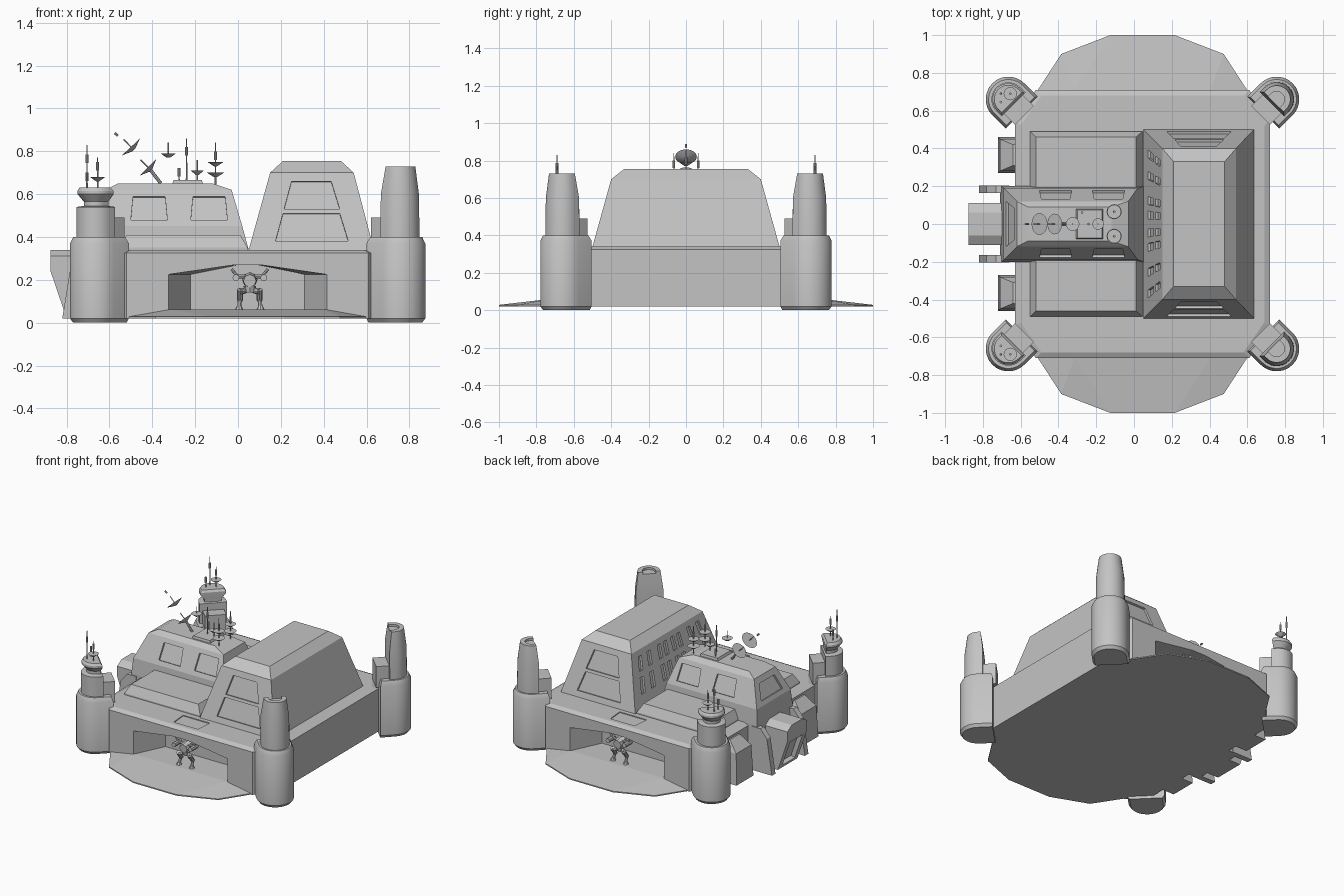
import bpy, bmesh, math
from mathutils import Vector

cube = bpy.data.objects.get("Cube")
if cube:
    bpy.data.objects.remove(cube)

MID = 0.045  # x of the symmetry plane of walls and towers
grey = bpy.data.materials.new("plain_grey")
grey.use_nodes = True
COLOUR = (0.55, 0.55, 0.55, 1)
grey.diffuse_color = COLOUR
grey.node_tree.nodes["Principled BSDF"].inputs["Base Color"].default_value = COLOUR


def finish(name, bm, smooth=False):
    bmesh.ops.recalc_face_normals(bm, faces=bm.faces)
    mesh = bpy.data.meshes.new(name)
    bm.to_mesh(mesh)
    bm.free()
    mesh.materials.append(grey)
    ob = bpy.data.objects.new(name, mesh)
    bpy.context.collection.objects.link(ob)
    if smooth:
        bpy.ops.object.select_all(action='DESELECT')
        ob.select_set(True)
        bpy.context.view_layer.objects.active = ob
        bpy.ops.object.shade_smooth_by_angle(angle=math.radians(32))
    return ob


def loft(bm, rings):
    rows = [[bm.verts.new(p) for p in ring] for ring in rings]
    n = len(rows[0])
    for a, b in zip(rows, rows[1:]):
        for i in range(n):
            j = (i + 1) % n
            bm.faces.new((a[i], a[j], b[j], b[i]))
    bm.faces.new(rows[0][::-1])
    bm.faces.new(rows[-1])


def rect(x0, x1, y0, y1, z):
    return [(x0, y0, z), (x1, y0, z), (x1, y1, z), (x0, y1, z)]


def solid(name, rings, smooth=False):
    bm = bmesh.new()
    loft(bm, rings)
    return finish(name, bm, smooth)


def prism(bm, pts, depth=0.014):
    pts = [Vector(p) for p in pts]
    n = (pts[1] - pts[0]).cross(pts[2] - pts[0]).normalized() * depth
    loft(bm, [[p - n for p in pts], [p + n for p in pts]])


def carve(ob, bm):
    cutter = finish("cutter", bm)
    cutter.hide_render = True
    mod = ob.modifiers.new("carve", 'BOOLEAN')
    mod.operation, mod.solver, mod.object = 'DIFFERENCE', 'EXACT', cutter
    bpy.ops.object.select_all(action='DESELECT')
    ob.select_set(True)
    bpy.context.view_layer.objects.active = ob
    bpy.ops.object.modifier_apply(modifier=mod.name)
    bpy.data.objects.remove(cutter)


def rod(bm, p, q, r1, r2=None, seg=8):
    p, q = Vector(p), Vector(q)
    d = q - p
    m = d.to_track_quat('Z', 'Y').to_matrix().to_4x4()
    m.translation = (p + q) / 2
    bmesh.ops.create_cone(bm, cap_ends=True, segments=seg, radius1=r1,
                          radius2=r1 if r2 is None else r2, depth=d.length, matrix=m)


def dish(bm, p, r, d=(0, 0, 1)):
    p, d = Vector(p), Vector(d).normalized()
    rod(bm, p - d * 0.02, p, 0.008, r, 16)
    rod(bm, p, p + d * 0.05, 0.003)


def mast(bm, x, y, z0, z1):
    rod(bm, (x, y, z0), (x, y, z1), 0.004, 0.002)
    zm = z0 + (z1 - z0) * 0.6
    rod(bm, (x, y, zm), (x, y, zm + 0.04), 0.007)


# main walled base with a recessed hangar on the front and the back
def octagon(inset, z):
    hx, hy, cx, cy = 0.675 - inset, 0.71 - inset, 0.11, 0.16
    q = [(hx, hy - cy), (hx - cx, hy)]
    half = q + [(-x, y) for x, y in q[::-1]]
    return [(MID + x, y, z) for x, y in half + [(-x, -y) for x, y in half]]


base = solid("walled_base", [octagon(0, 0.02), octagon(0, 0.325), octagon(0.03, 0.34)])
cuts = bmesh.new()
opening = [(-0.37, 0.05), (-0.37, 0.225), (-0.06, 0.27), (0.06, 0.27), (0.37, 0.225), (0.37, 0.05)]
for s in (-1, 1):
    loft(cuts, [[(MID + x * k, s * y, z) for x, z in opening]
                for k, y in ((1.0, 0.75), (1.0, 0.71), (0.72, 0.5))])
    prism(cuts, [(-0.05, s * 0.65, 0.34), (0.14, s * 0.65, 0.34),
                 (0.15, s * 0.53, 0.34), (-0.06, s * 0.53, 0.34)], 0.006)
carve(base, cuts)

# low faceted ground aprons
for s, name in ((-1, "front_apron"), (1, "back_apron")):
    bm = bmesh.new()
    for m in (-1, 1):
        for x, y, z in ((0.56, 0.7, 0.02), (0.43, 0.9, 0.02), (0.17, 1, 0.02), (0.17, 1, 0.028),
                        (0.43, 0.9, 0.028), (0.56, 0.7, 0.028), (0.36, 0.71, 0.062),
                        (0.1, 0.78, 0.052), (0.26, 0.49, 0.062), (0.26, 0.49, 0.02)):
            bm.verts.new((MID + m * x, s * y, z))
    bmesh.ops.convex_hull(bm, input=bm.verts)
    finish(name, bm)

# tall main hall with recessed panels and window slots
hall = solid("main_hall", [rect(0.05, 0.635, -0.5, 0.5, 0.3), rect(0.05, 0.635, -0.5, 0.5, 0.34),
                           rect(0.15, 0.54, -0.4, 0.4, 0.7), rect(0.21, 0.48, -0.33, 0.33, 0.755)])
cuts = bmesh.new()


def rise(z):
    return (z - 0.34) / 0.36


for s in (-1, 1):
    for x0, x1, z0, x2, x3, z1 in ((0.175, 0.515, 0.38, 0.21, 0.475, 0.51),
                                   (0.215, 0.475, 0.53, 0.25, 0.435, 0.66)):
        y0, y1 = (s * (0.5 - 0.1 * rise(z)) for z in (z0, z1))
        prism(cuts, [(x0, y0, z0), (x1, y0, z0), (x3, y1, z1), (x2, y1, z1)])
    for y in (0.05, 0.13, 0.27, 0.39):
        for z0, z1 in ((0.43, 0.53), (0.57, 0.66)):
            prism(cuts, [(0.05 + 0.1 * rise(z), s * (y + w) * (1 - 0.2 * rise(z)), z)
                         for w, z in ((-0.022, z0), (0.022, z0), (0.022, z1), (-0.022, z1))])
carve(hall, cuts)

# command bunker with side windows and a nose window
bunker = solid("command_bunker", [
    rect(-0.71, 0.05, -0.2, 0.2, 0.02), rect(-0.7, 0.05, -0.2, 0.2, 0.34),
    rect(-0.69, 0.02, -0.19, 0.19, 0.45), rect(-0.62, -0.03, -0.12, 0.12, 0.62),
    rect(-0.56, -0.12, -0.09, 0.09, 0.65)])
cuts = bmesh.new()
for s in (-1, 1):
    for x0, x1 in ((-0.5, -0.33), (-0.22, -0.05)):
        prism(cuts, [(x0, s * 0.178, 0.48), (x1, s * 0.178, 0.48),
                     (x1 - 0.01, s * 0.133, 0.59), (x0 + 0.01, s * 0.133, 0.59)])
prism(cuts, [(-0.678, -0.12, 0.48), (-0.678, 0.12, 0.48), (-0.637, 0.085, 0.58), (-0.637, -0.085, 0.58)])
carve(bunker, cuts)
solid("roof_platform", [rect(-0.31, -0.16, -0.08, 0.08, 0.64), rect(-0.3, -0.17, -0.075, 0.075, 0.667)])

# entrance porch on the bunker end
porch = solid("entrance_porch", [
    rect(-0.8, -0.6, -0.11, 0.11, 0.02), rect(-0.875, -0.6, -0.11, 0.11, 0.24),
    rect(-0.875, -0.6, -0.11, 0.11, 0.31), rect(-0.875, -0.6, -0.06, 0.06, 0.34)])
cuts = bmesh.new()
prism(cuts, [(-0.807, -0.07, 0.04), (-0.807, 0.07, 0.04), (-0.868, 0.07, 0.22), (-0.868, -0.07, 0.22)], 0.03)
carve(porch, cuts)

for s, side in ((-1, "front"), (1, "back")):
    def band(x0, x1, y0, y1, z):
        return rect(x0, x1, *sorted((s * y0, s * y1)), z)
    solid(side + "_porch_fin", [band(-0.82, -0.66, 0.165, 0.205, 0.02), band(-0.78, -0.66, 0.165, 0.205, 0.27),
                                band(-0.73, -0.66, 0.165, 0.205, 0.33)])
    solid(side + "_wall_buttress", [band(-0.72, -0.6, 0.27, 0.46, 0.02), band(-0.71, -0.6, 0.28, 0.45, 0.24),
                                    band(-0.64, -0.6, 0.31, 0.42, 0.31)])
    solid(side + "_raised_deck", [band(-0.55, 0.045, 0.19, 0.49, 0.33), band(-0.55, 0.045, 0.19, 0.49, 0.35),
                                  band(-0.52, 0.01, 0.19, 0.46, 0.41)])


# corner towers: round outside, flat towards the base
def tower_ring(sx, sy, r, length, z):
    arc = [math.pi * (i / 14 - 0.5) for i in range(15)]
    pts = [(r * math.cos(a), r * math.sin(a)) for a in arc] + [(-length, r), (-length, -r)]
    k = math.sqrt(0.5)
    return [(MID + sx * (0.71 + k * (u - v)), sy * (0.66 + k * (u + v)), z) for u, v in pts]


def tower_part(name, sx, sy, levels):
    return solid(name, [tower_ring(sx, sy, *lv) for lv in levels], True)


for sx in (-1, 1):
    for sy in (-1, 1):
        tag = ("front" if sy < 0 else "back") + ("_left" if sx > 0 else "_right")
        tower_part(tag + "_tower_base", sx, sy, [(0.105, 0.1, 0), (0.12, 0.1, 0.02),
                                                 (0.12, 0.1, 0.37), (0.105, 0.09, 0.4)])
        tower_part(tag + "_tower_step", sx, sy, [(0.07, 0.12, 0.34), (0.07, 0.12, 0.49)])
        if sx > 0:
            top = tower_part(tag + "_tower_top", sx, sy, [(0.093, 0.035, 0.39), (0.09, 0.035, 0.6),
                                                          (0.073, 0.02, 0.73)])
            cuts = bmesh.new()
            loft(cuts, [tower_ring(sx, sy, 0.042, 0.03, z) for z in (0.715, 0.76)])
            carve(top, cuts)
            continue
        tower_part(tag + "_tower_top", sx, sy, [
            (0.09, 0.04, 0.39), (0.09, 0.04, 0.54), (0.055, 0.03, 0.545), (0.055, 0.03, 0.565),
            (0.085, 0.035, 0.6), (0.085, 0.035, 0.615), (0.075, 0.025, 0.63)])
        bm = bmesh.new()
        mast(bm, -0.705, sy * 0.69, 0.62, 0.83)
        mast(bm, -0.655, sy * 0.69, 0.62, 0.77)
        mast(bm, -0.705, sy * 0.645, 0.62, 0.69)
        dish(bm, (-0.655, sy * 0.69, 0.68), 0.035)
        finish(tag + "_tower_antennas", bm, True)

# antenna farm on the bunker roof
bm = bmesh.new()
dish(bm, (-0.5, 0, 0.82), 0.058, (-0.7, 0, 0.75))
rod(bm, (-0.575, 0, 0.885), (-0.56, 0, 0.872), 0.006)
dish(bm, (-0.42, 0, 0.725), 0.055, (-0.7, 0, 0.7))
rod(bm, (-0.41, 0, 0.715), (-0.36, 0, 0.65), 0.008)
dish(bm, (-0.325, 0, 0.79), 0.036)
dish(bm, (-0.19, 0, 0.71), 0.03)
rod(bm, (-0.19, 0, 0.66), (-0.19, 0, 0.7), 0.004)
mast(bm, -0.24, 0.0, 0.66, 0.86)
mast(bm, -0.275, 0.06, 0.64, 0.71)
for s in (-1, 1):
    mast(bm, -0.105, s * 0.065, 0.64, 0.84)
    dish(bm, (-0.105, s * 0.065, 0.75), 0.037)
    dish(bm, (-0.105, s * 0.065, 0.7), 0.04)
finish("roof_antennas", bm, True)

# two-legged walkers standing in the hangars
for sy, name in ((-1, "front_walker"), (1, "back_walker")):
    bm = bmesh.new()

    def limb(a, b, r, r2=None, m=1):
        rod(bm, *[(MID + 0.01 + m * x, sy * (0.66 + y), z) for x, y, z in (a, b)], r, r2)
    limb((0, -0.03, 0.2), (0, 0.035, 0.195), 0.036, 0.03)
    limb((0, 0, 0.14), (0, 0, 0.17), 0.022, 0.03)
    limb((-0.065, 0, 0.215), (0.065, 0, 0.215), 0.01)
    for m in (-1, 1):
        limb((0.065, -0.025, 0.21), (0.065, 0.05, 0.21), 0.016, m=m)
        limb((0.06, 0, 0.22), (0.085, 0, 0.25), 0.007, m=m)
        limb((0.02, 0, 0.15), (0.045, 0.025, 0.145), 0.014, m=m)
        limb((0.045, 0.025, 0.155), (0.045, -0.01, 0.105), 0.014, m=m)
        limb((0.045, -0.01, 0.115), (0.05, 0.01, 0.07), 0.01, m=m)
        limb((0.05, 0.01, 0.055), (0.05, 0.01, 0.08), 0.022, 0.01, m=m)
    finish(name, bm, True)
